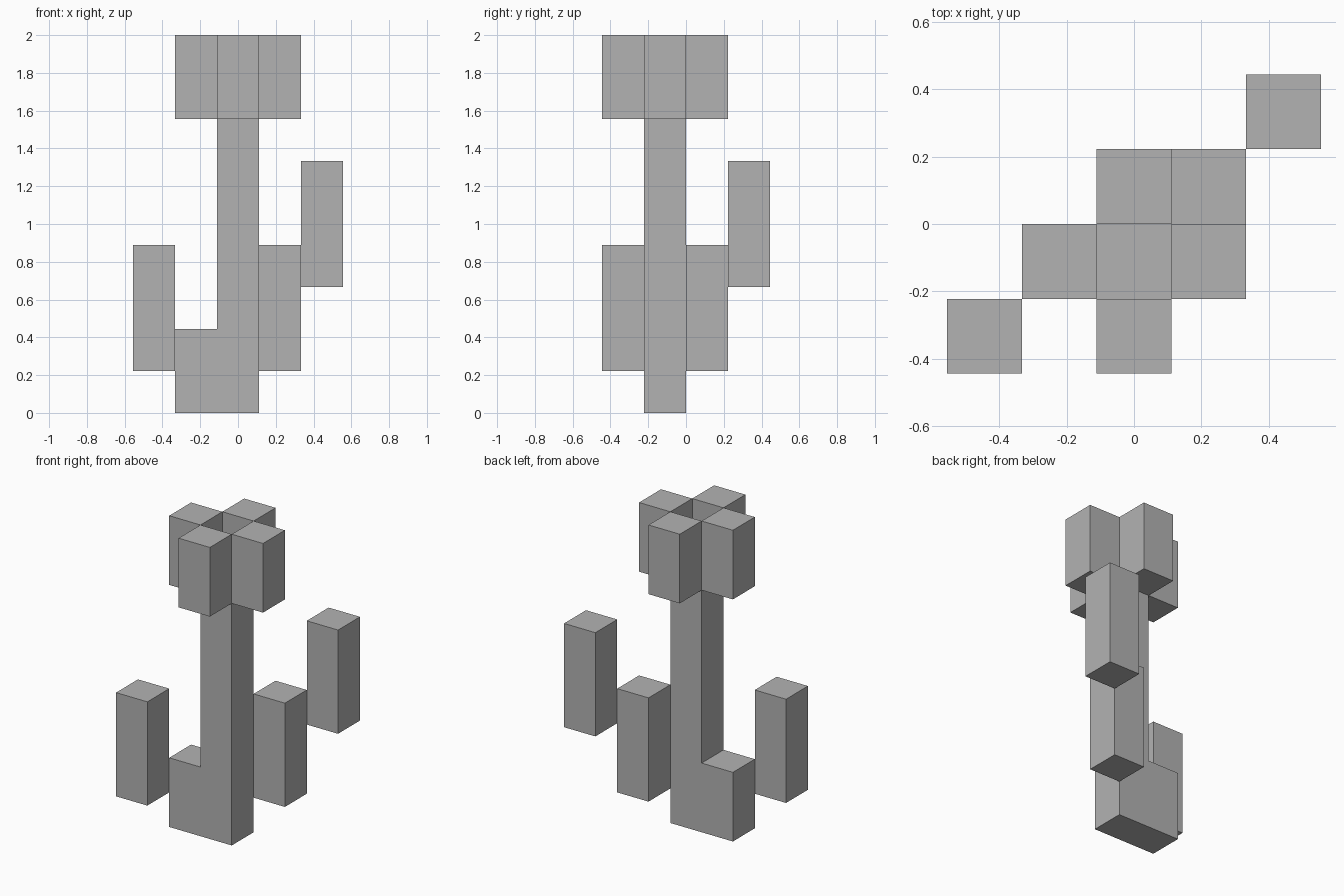
import bpy
import bmesh
from mathutils import Vector

cube = bpy.data.objects.get("Cube")
if cube:
    bpy.data.objects.remove(cube, do_unlink=True)

U = 2 / 9  # width of one square column

grey = bpy.data.materials.new("plain_grey")
grey.use_nodes = True
colour = (0.45, 0.45, 0.45, 1)
grey.diffuse_color = colour
grey.node_tree.nodes["Principled BSDF"].inputs["Base Color"].default_value = colour


def extrude_profile(name, profile, y, depth=1):
    """Extrude an x-z outline along y, in column units."""
    bm = bmesh.new()
    face = bm.faces.new([bm.verts.new((x * U, y * U, z * U)) for x, z in profile])
    result = bmesh.ops.extrude_face_region(bm, geom=[face])
    moved = [v for v in result["geom"] if isinstance(v, bmesh.types.BMVert)]
    bmesh.ops.translate(bm, verts=moved, vec=Vector((0, depth * U, 0)))
    bmesh.ops.recalc_face_normals(bm, faces=bm.faces)
    mesh = bpy.data.meshes.new(name)
    bm.to_mesh(mesh)
    bm.free()
    mesh.materials.append(grey)
    obj = bpy.data.objects.new(name, mesh)
    bpy.context.collection.objects.link(obj)


def column(name, x, y, bottom, top):
    """Square column centred on x, with its front face at y."""
    a, b = x - 0.5, x + 0.5
    extrude_profile(name, [(a, bottom), (b, bottom), (b, top), (a, top)], y)


# Trunk with its low foot, one L-shaped body
extrude_profile("trunk", [(-1.5, 0), (0.5, 0), (0.5, 7), (-0.5, 7), (-0.5, 2), (-1.5, 2)], -1)

# Arms, each meeting its neighbour along a corner edge
column("right_arm", -2, -2, 1, 4)
column("left_inner_arm", 1, 0, 1, 4)
column("left_outer_arm", 2, 1, 3, 6)

# Crown: four blocks around the open trunk top
for side, dx, dy in (("right", -1, 0), ("left", 1, 0), ("front", 0, -1), ("back", 0, 1)):
    column("crown_" + side, dx, dy - 1, 7, 9)
